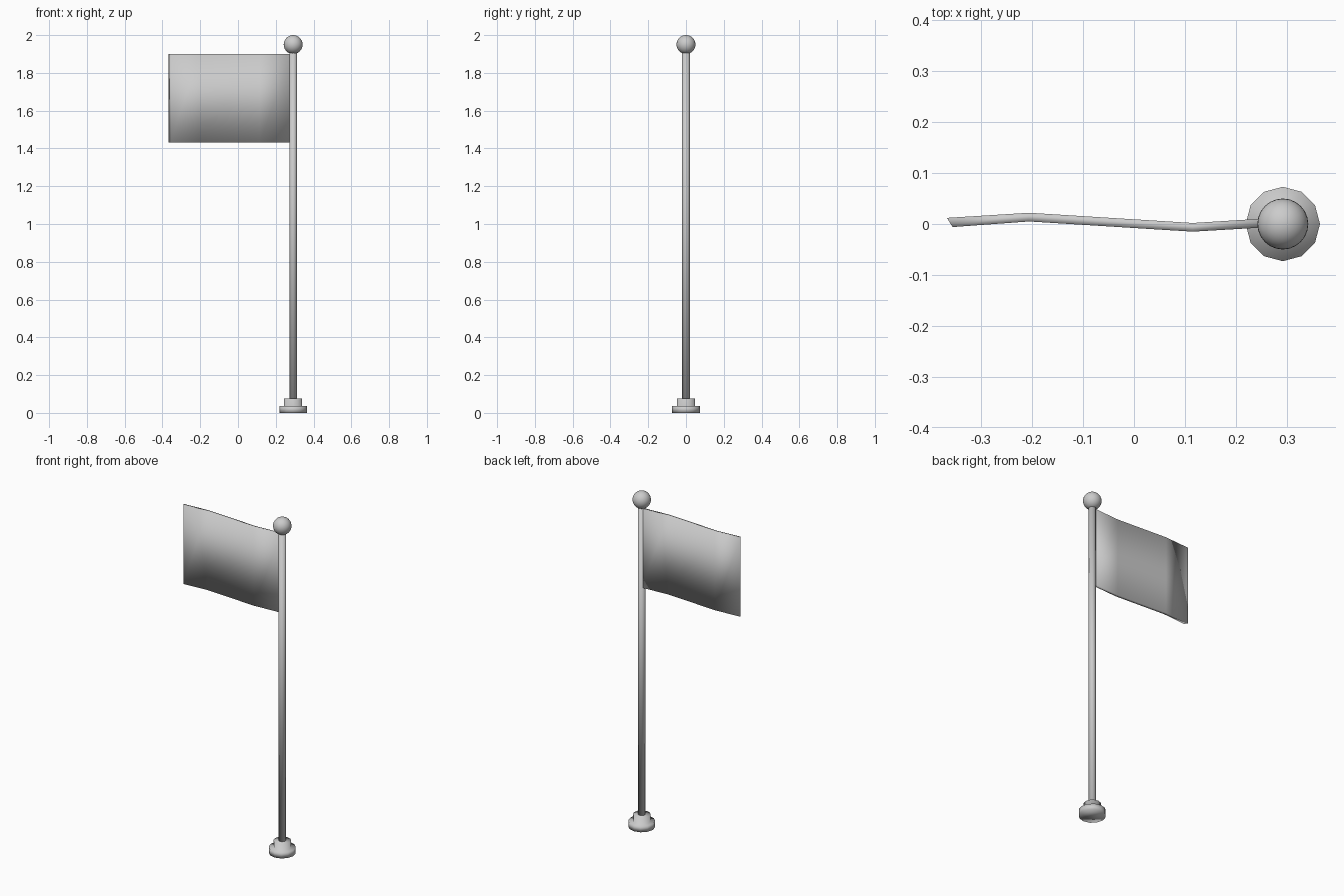
import bpy, bmesh, math

if "Cube" in bpy.data.objects:
    bpy.data.objects.remove(bpy.data.objects["Cube"])

POLE_X = 0.292


def finish(name, bm):
    bmesh.ops.recalc_face_normals(bm, faces=bm.faces)
    for f in bm.faces:
        f.smooth = True
    me = bpy.data.meshes.new(name)
    bm.to_mesh(me)
    bm.free()
    ob = bpy.data.objects.new(name, me)
    bpy.context.collection.objects.link(ob)
    return ob


def lathe(name, profile, sides):
    """Closed turned part around the pole axis from (radius, z) points."""
    bm = bmesh.new()
    rings = [[bm.verts.new((r * math.cos(2 * math.pi * i / sides),
                            r * math.sin(2 * math.pi * i / sides), z))
              for i in range(sides)] for r, z in profile]
    for a, b in zip(rings, rings[1:]):
        for i in range(sides):
            j = (i + 1) % sides
            bm.faces.new((a[i], a[j], b[j], b[i]))
    bm.faces.new(rings[0])
    bm.faces.new(rings[-1])
    ob = finish(name, bm)
    ob.location.x = POLE_X
    return ob


# Stepped foot and pole
lathe("base", [(0.073, 0), (0.073, 0.036), (0.048, 0.036), (0.048, 0.075)], 12)
lathe("pole", [(0.02, 0.07), (0.02, 1.92)], 12)

# Ball on top
bm = bmesh.new()
bmesh.ops.create_uvsphere(bm, u_segments=24, v_segments=16, radius=0.05)
ball = finish("finial_ball", bm)
ball.location = (POLE_X, 0, 1.95)

# Waving flag: plan outline extruded upwards
back = [(-0.367, 0.012), (-0.206, 0.022), (0.115, 0.002), (0.285, 0.0125)]
front = [(-0.356, -0.006), (-0.206, 0.005), (0.115, -0.015), (0.285, -0.005)]
bm = bmesh.new()
rows = [[bm.verts.new((x, y, z)) for x, y in pts]
        for pts, z in ((front, 1.432), (front, 1.9), (back, 1.9), (back, 1.432))]
for k in range(4):
    a, b = rows[k], rows[(k + 1) % 4]
    for i in range(3):
        bm.faces.new((a[i], a[i + 1], b[i + 1], b[i]))
for i in (0, 3):
    bm.faces.new([r[i] for r in rows])
finish("flag", bm)
